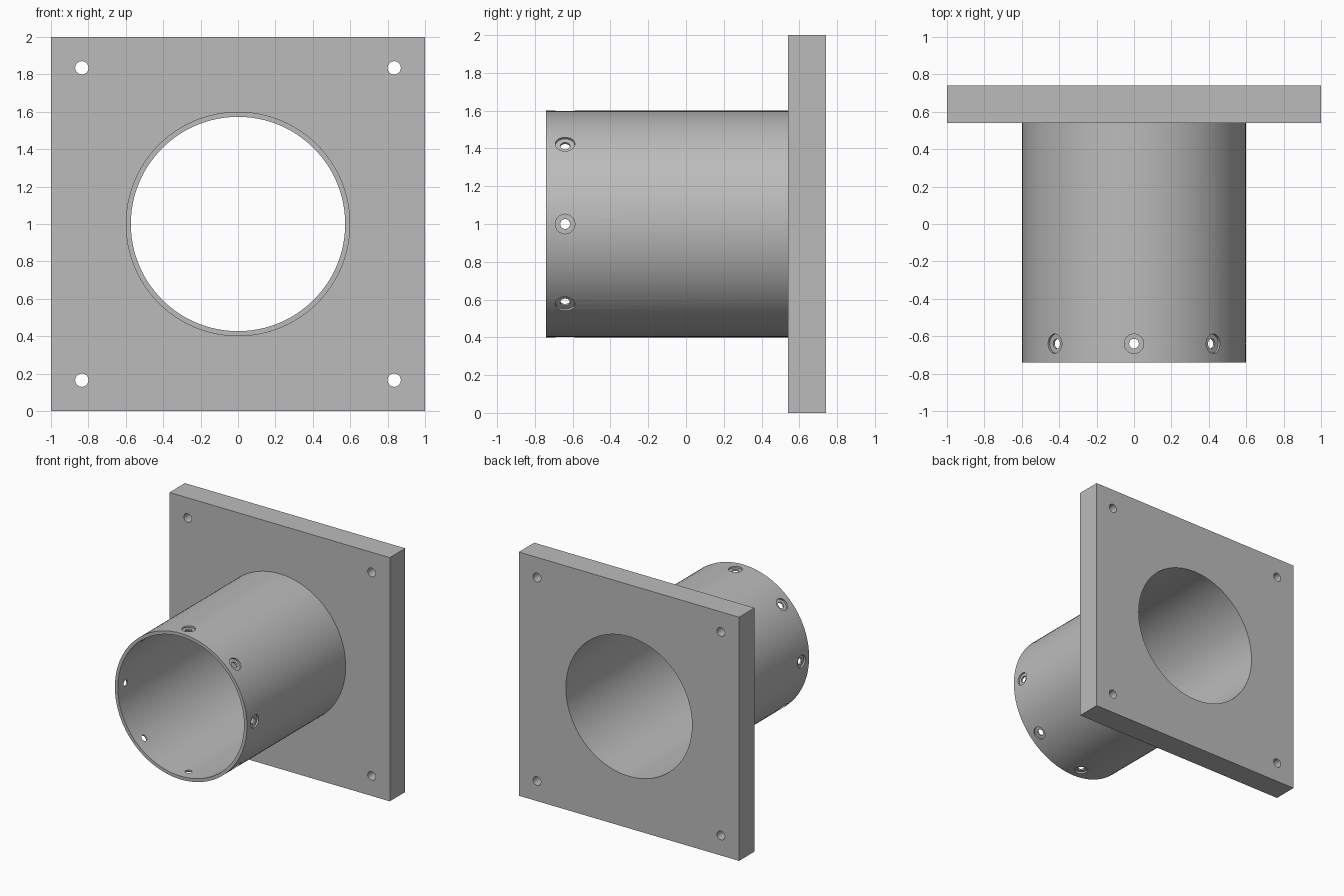
import bpy, bmesh
from math import pi, radians
from mathutils import Matrix, Vector

cube = bpy.data.objects.get("Cube")
if cube:
    bpy.data.objects.remove(cube)

# Main dimensions
MID = Vector((0, 0, 1))
FRONT, PLATE_FRONT, BACK = -0.74, 0.54, 0.74
OUTER, INNER = 0.6, 0.573
SCREW_Y = -0.64

grey = bpy.data.materials.new("plain grey")
grey.use_nodes = True
colour = (0.5, 0.5, 0.5, 1)
grey.diffuse_color = colour
grey.node_tree.nodes["Principled BSDF"].inputs["Base Color"].default_value = colour


def make(name, bm):
    bmesh.ops.recalc_face_normals(bm, faces=bm.faces)
    mesh = bpy.data.meshes.new(name)
    bm.to_mesh(mesh)
    bm.free()
    mesh.materials.append(grey)
    obj = bpy.data.objects.new(name, mesh)
    bpy.context.collection.objects.link(obj)
    return obj


def cylinder(bm, start, end, radius, sides):
    """Add a capped cylinder between two points."""
    axis = end - start
    turn = axis.to_track_quat('Z', 'Y').to_matrix().to_4x4()
    bmesh.ops.create_cone(bm, cap_ends=True, segments=sides, radius1=radius,
                          radius2=radius, depth=axis.length,
                          matrix=Matrix.Translation((start + end) / 2) @ turn)


def cut(obj, bm):
    """Subtract the given solids and bake the result."""
    cutter = make("cutter", bm)
    cutter.hide_render = True
    mod = obj.modifiers.new("cut", 'BOOLEAN')
    mod.operation, mod.solver, mod.object = 'DIFFERENCE', 'EXACT', cutter
    bpy.context.view_layer.objects.active = obj
    bpy.ops.object.modifier_apply(modifier=mod.name)
    bpy.data.objects.remove(cutter)


def at_y(y, x=0, z=0):
    return MID + Vector((x, y, z))


# Square mounting plate with central bore and corner bolt holes
bm = bmesh.new()
depth = BACK - PLATE_FRONT
bmesh.ops.create_cube(bm, size=1, matrix=Matrix.Translation(at_y(BACK - depth / 2))
                      @ Matrix.Diagonal((2, depth, 2, 1)))
plate = make("mounting_plate", bm)
bm = bmesh.new()
cylinder(bm, at_y(0), at_y(1), INNER, 96)
for x in (-0.835, 0.835):
    for z in (-0.835, 0.835):
        cylinder(bm, at_y(0, x, z), at_y(1, x, z), 0.036, 16)
cut(plate, bm)

# Round tube
bm = bmesh.new()
cylinder(bm, at_y(FRONT), at_y(PLATE_FRONT), OUTER, 96)
tube = make("tube", bm)
bm = bmesh.new()
cylinder(bm, at_y(-1), at_y(1), INNER, 96)
cut(tube, bm)

# Eight counterbored screw holes around the tube mouth
for radius, inner_end in ((0.052, 0.585), (0.026, 0.5)):
    bm = bmesh.new()
    for i in range(8):
        out = Matrix.Rotation(i * pi / 4, 3, 'Y') @ Vector((0, 0, 1))
        cylinder(bm, at_y(SCREW_Y) + out * inner_end,
                 at_y(SCREW_Y) + out * 0.7, radius, 24)
    cut(tube, bm)

# Smooth curved walls, keep crisp edges
bpy.ops.object.select_all(action='DESELECT')
for obj in (plate, tube):
    obj.select_set(True)
bpy.context.view_layer.objects.active = tube
bpy.ops.object.shade_smooth_by_angle(angle=radians(30))
